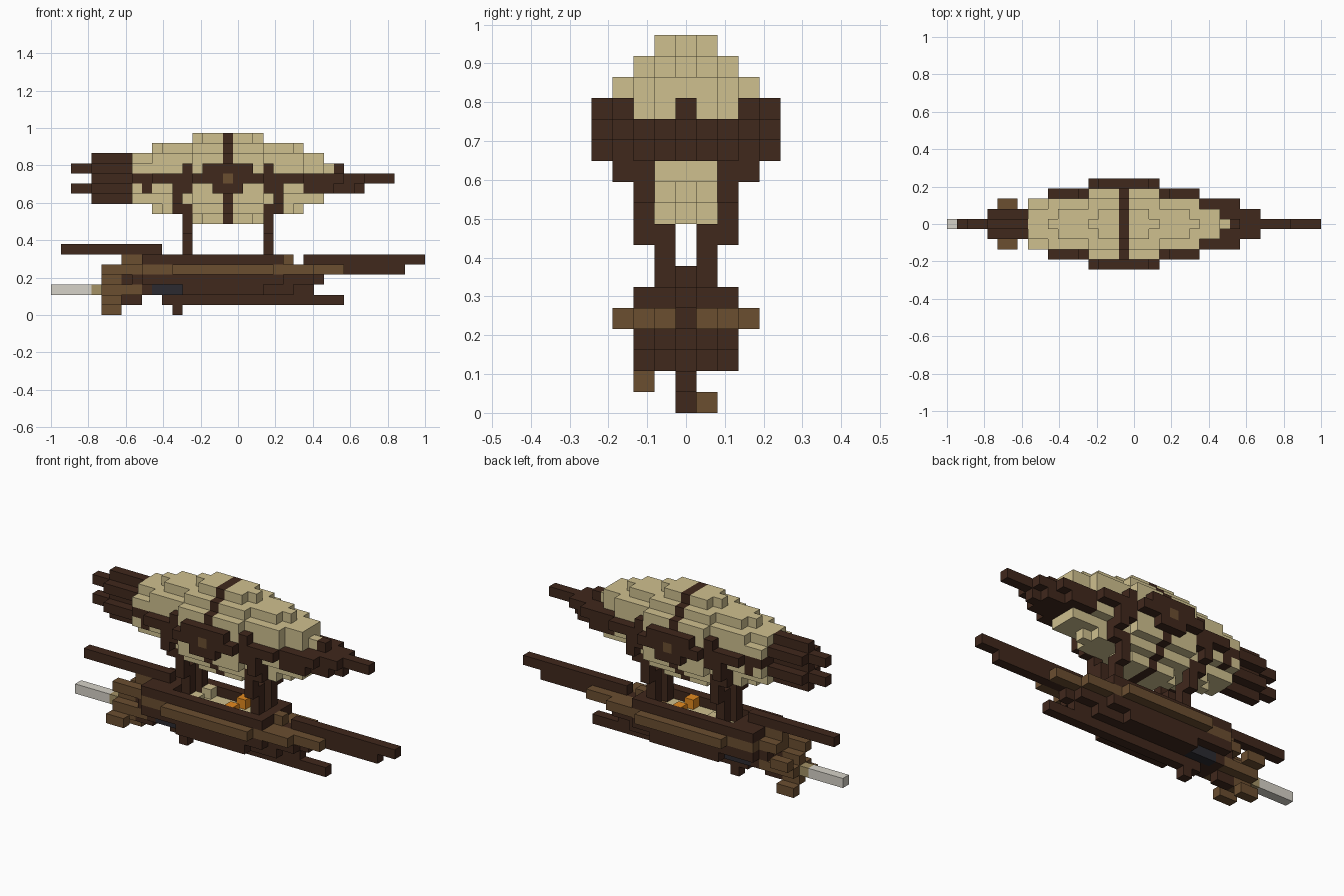
import bpy, bmesh
from mathutils import Vector

if "Cube" in bpy.data.objects:
    bpy.data.objects.remove(bpy.data.objects["Cube"])

UNIT = 2 / 37          # edge of one block
MID = 17               # balloon's middle column
CORE = 13              # balloon's middle layer


def material(name, code):
    def linear(c):
        return c / 12.92 if c < 0.04045 else ((c + 0.055) / 1.055) ** 2.4
    rgb = [linear(v / 255) for v in bytes.fromhex(code)]
    mat = bpy.data.materials.new(name)
    mat.use_nodes = True
    mat.diffuse_color = (*rgb, 1)
    mat.node_tree.nodes["Principled BSDF"].inputs["Base Color"].default_value = (*rgb, 1)
    return mat


DARK = material("dark wood", "40281c")
WOOD = material("light wood", "6b4e30")
CLOTH = material("cream cloth", "cfc08f")
TAN = material("tan rope", "a39165")
STEEL = material("pale steel", "d6d2c8")
GLASS = material("blue black", "2b2a30")
ORANGE = material("orange", "e38a1f")

cells = {}             # block position -> (part, material)


def block(part, mat, x, y, z):
    """Fill inclusive ranges of blocks; a single number means one block."""
    x, y, z = [(v, v) if isinstance(v, int) else v for v in (x, y, z)]
    for i in range(x[0], x[1] + 1):
        for j in range(y[0], y[1] + 1):
            for k in range(z[0], z[1] + 1):
                cells[i, j, k] = (part, mat)


def pair(part, mat, x, y, z):
    """Same block on both sides of the centre line."""
    block(part, mat, x, y, z)
    block(part, mat, x, -y, z)


def layer(part, mat, z, spans):
    """One layer, its length given row by row outward from the centre."""
    for y, span in enumerate(spans):
        pair(part, mat, span, y, z)


# Balloon: stepped layers above and below the middle
UPPER = [(10, 9, 7, 4), (9, 9, 7, 3), (7, 6, 3), (3, 2)]
LOWER = [(10, 9, 7, 4), (9, 9, 4, 3), (7, 6, 3), (3, 2)]
for sign, profile in ((1, UPPER), (-1, LOWER)):
    for d, halves in enumerate(profile, 1):
        z = CORE + sign * d
        layer("balloon", CLOTH, z, [(MID - h, MID + h) for h in halves])
        for y in range(len(halves)):
            pair("balloon_strap", DARK, MID, y, z)
    pair("balloon", CLOTH, (8, 9), 2, CORE + sign)

# Wooden frame around the middle, with a pointed nose
layer("balloon_frame", DARK, CORE, [(4, 33), (8, 30), (8, 28), (10, 24), (14, 20)])
layer("balloon_nose", DARK, CORE - 1, [(25, 30), (25, 29), (25, 27)])
block("balloon_nose", DARK, 28, 0, CORE + 1)
pair("side_plate", DARK, (15, 19), 4, CORE + 1)
pair("side_plate", DARK, (16, 18), 4, CORE - 1)
pair("side_boss", WOOD, MID, 4, CORE)

# Tail: an upright fin with two cross arms, each ending in a thin rod
block("tail_fin", DARK, (4, 7), 0, (CORE - 2, CORE + 2))
for z in (CORE - 1, CORE + 1):
    block("tail_arm", DARK, (4, 7), (-1, 1), z)
    block("tail_rod", DARK, (2, 3), 0, z)

# Hangers down to the deck, fore and aft
for side in (-1, 1):
    inner, outer = MID + 4 * side, MID + 5 * side
    pair("hanger", DARK, inner, 3, (12, 14))
    pair("hanger", DARK, outer, 3, (11, 12))
    pair("hanger", DARK, outer, 2, (10, 11))
    pair("hanger", DARK, inner, 2, (8, 10))
    pair("hanger", DARK, inner, 1, (5, 8))
    pair("frame_tie", DARK, MID + 8 * side, 2, CORE - 1)

# Hull, keel and skeg, with a recessed window low on each side
block("keel", DARK, (11, 28), 0, 1)
block("skeg", DARK, 12, 0, 0)
layer("hull", DARK, 2, [(7, 25), (9, 23), (13, 20)])
layer("hull", DARK, 3, [(7, 26), (8, 25), (9, 22)])
pair("hull_window", GLASS, (10, 12), 1, 2)

# Light rubbing rail, deck and dark gunwale
layer("rail", WOOD, 4, [(7, 28), (7, 28), (9, 25), (12, 21)])
block("deck", CLOTH, (12, 20), (-1, 1), 4)
pair("gunwale", DARK, (9, 22), 2, 5)
block("stern_deck", DARK, (9, 11), (-1, 1), 5)
block("stern_rail", WOOD, (7, 8), 0, 5)
block("bow_rail", WOOD, 23, 0, 5)
block("bow_deck", DARK, 22, (-1, 1), 5)

# Long spars at stern and bow
block("stern_spar", DARK, (1, 10), 0, 6)
block("bow_spar", DARK, (25, 36), 0, 5)
block("bow_beam", DARK, (22, 34), 0, 4)

# Cargo on the deck
pair("crate", CLOTH, 14, 1, 5)
pair("lantern", ORANGE, 18, 1, 5)

# Propeller: one bent arm turned four times round the shaft
for y, z in ((1, -2), (0, -1)):
    for turn in range(4):
        block("propeller", WOOD, (5, 6), y, z + 2)
        y, z = -z, y
block("propeller", WOOD, (5, 6), 0, 2)
block("shaft", WOOD, (7, 8), (-1, 1), 2)
block("shaft_support", DARK, (7, 8), 0, 1)
block("shaft_collar", TAN, 4, 0, 2)
block("shaft_rod", STEEL, (0, 3), 0, 2)


# Turn each part's blocks into a mesh of its outer faces
def build(part):
    mine = {pos: mat for pos, (name, mat) in cells.items() if name == part}
    bm, corners = bmesh.new(), {}
    for pos in mine:
        for axis in range(3):
            for sign in (-1, 1):
                near = list(pos)
                near[axis] += sign
                if tuple(near) in cells:
                    continue
                normal, u = Vector(), Vector()
                normal[axis], u[(axis + 1) % 3] = sign, 1
                v = normal.cross(u)
                ring = []
                for a, b in ((-1, -1), (1, -1), (1, 1), (-1, 1)):
                    p = Vector(pos) + (normal + a * u + b * v) / 2
                    key = tuple(p)
                    if key not in corners:
                        corners[key] = bm.verts.new(
                            ((p.x - 18) * UNIT, p.y * UNIT, (p.z + 0.5) * UNIT))
                    ring.append(corners[key])
                bm.faces.new(ring)
    mesh = bpy.data.meshes.new(part)
    bm.to_mesh(mesh)
    bm.free()
    mesh.materials.append(next(iter(mine.values())))
    bpy.context.collection.objects.link(bpy.data.objects.new(part, mesh))


for part in sorted({name for name, mat in cells.values()}):
    build(part)
